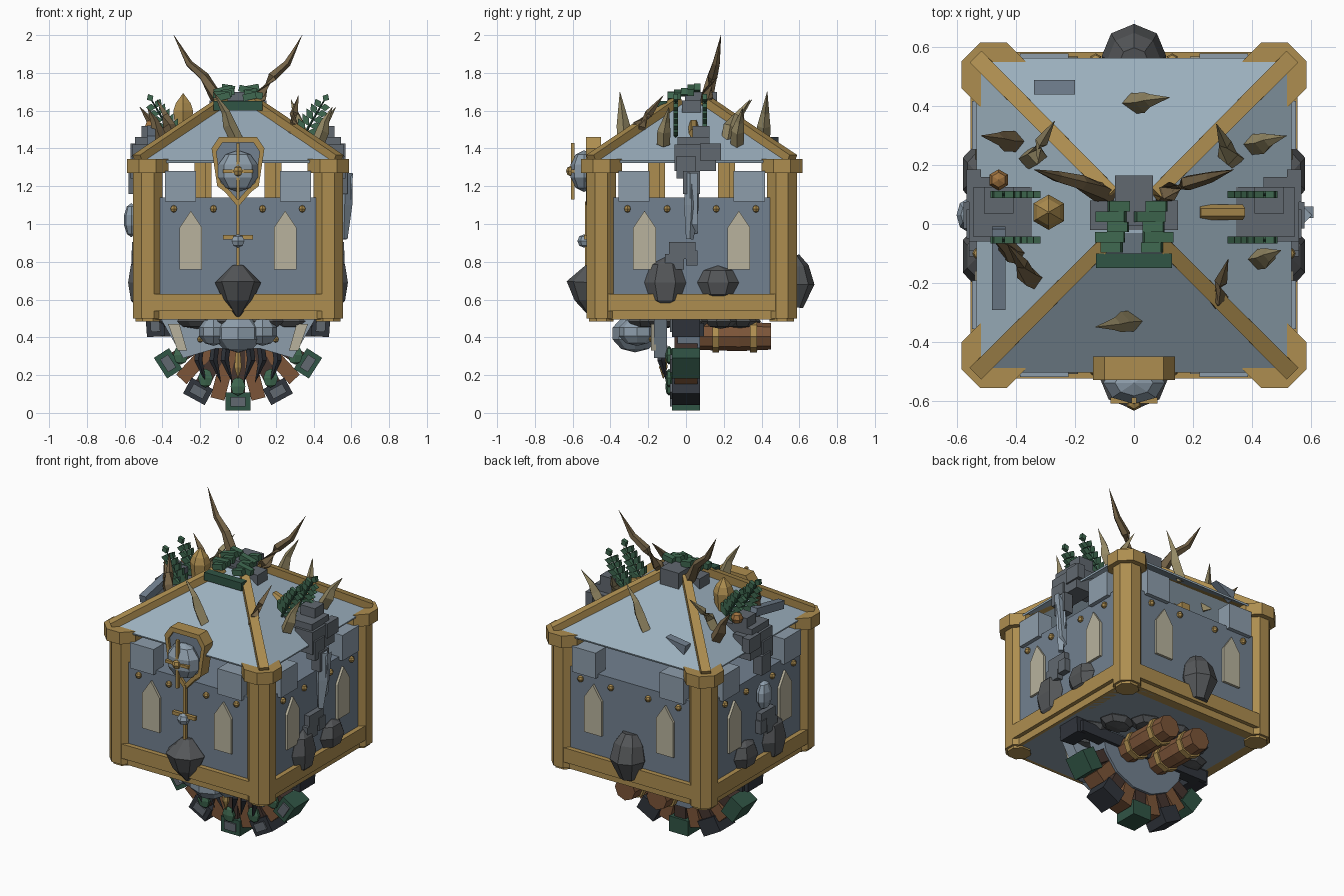
import bpy, bmesh, math, random
from mathutils import Vector, Matrix

if "Cube" in bpy.data.objects:
    bpy.data.objects.remove(bpy.data.objects["Cube"])
random.seed(4)

COL = dict(wall=(.17,.22,.28), roof=(.33,.43,.51), gold=(.42,.27,.08), cream=(.48,.45,.34),
           rock=(.09,.095,.1), stone=(.12,.14,.16), horn=(.17,.12,.06), bone=(.30,.25,.13),
           leaf=(.05,.14,.08), moss=(.03,.09,.06), wood=(.20,.09,.04), dark=(.06,.035,.028),
           iron=(.03,.035,.045), copper=(.35,.17,.05), pale=(.27,.34,.41))
MATS = {}
for k, c in COL.items():
    MATS[k] = bpy.data.materials.new(k)
    MATS[k].diffuse_color = (*c, 1)
I = Matrix.Identity(4)
CY = .03                                    # middle of the keep along y

def finish(bm, name, mat, M=I):
    bmesh.ops.transform(bm, matrix=M, verts=bm.verts)
    bmesh.ops.recalc_face_normals(bm, faces=bm.faces)
    me = bpy.data.meshes.new(name); bm.to_mesh(me); bm.free()
    me.materials.append(MATS[mat])
    ob = bpy.data.objects.new(name, me)
    bpy.context.collection.objects.link(ob)
    return ob

def box(name, c, s, mat, rot=I, M=I):
    bm = bmesh.new(); bmesh.ops.create_cube(bm, size=1)
    return finish(bm, name, mat, M @ Matrix.Translation(c) @ rot @ Matrix.Diagonal((*s, 1)))

def lump(name, c, s, mat, M=I, u=8, v=5):
    bm = bmesh.new(); bmesh.ops.create_uvsphere(bm, u_segments=u, v_segments=v, radius=1)
    return finish(bm, name, mat, M @ Matrix.Translation(c) @ Matrix.Diagonal((*s, 1)))

def sweep(name, pts, radii, mat, n=4, M=I, spin=0):
    """Faceted tube through pts with a radius at each point"""
    bm = bmesh.new(); pts = [Vector(p) for p in pts]; rings = []
    for i, p in enumerate(pts):
        d = (pts[min(i+1, len(pts)-1)] - pts[max(i-1, 0)]).normalized()
        up = Vector((1, 0, 0)) if abs(d.z) > .8 else Vector((0, 0, 1))
        a = d.cross(up).normalized(); b = d.cross(a)
        rings.append([bm.verts.new(p + radii[i]*(a*math.cos(t) + b*math.sin(t)))
                      for t in [2*math.pi*k/n + spin for k in range(n)]])
    for r, q in zip(rings, rings[1:]):
        for k in range(n):
            bm.faces.new((r[k], r[(k+1) % n], q[(k+1) % n], q[k]))
    bm.faces.new(rings[0]); bm.faces.new(rings[-1])
    return finish(bm, name, mat, M)

def plate(name, prof, y0, y1, mat, M=I):
    """Extrude an x-z outline from y0 to y1"""
    bm = bmesh.new()
    f = bm.faces.new([bm.verts.new((x, y0, z)) for x, z in prof])
    r = bmesh.ops.extrude_face_region(bm, geom=[f])
    bmesh.ops.translate(bm, vec=(0, y1-y0, 0), verts=[g for g in r['geom'] if isinstance(g, bmesh.types.BMVert)])
    return finish(bm, name, mat, M)

SIDES = [Matrix.Translation((0, CY, 0)) @ Matrix.Rotation(k*math.pi/2, 4, 'Z') for k in range(4)]
NAMES = ['front', 'right', 'back', 'left']
RY = lambda a: Matrix.Rotation(a, 4, 'Y')

# keep body and floor
box('keep_wall', (0, CY, .83), (1.05, 1.05, .62), 'wall')
box('floor_slab', (0, CY, .52), (1.02, 1.02, .05), 'pale')
for S, n in zip(SIDES, NAMES):
    # gold plinth, windows, merlons, studs on each wall
    box(n+'_plinth', (0, -.525, .585), (.9, .06, .09), 'gold', M=S)
    box(n+'_plinth_foot', (0, -.5, .52), (.96, .06, .05), 'gold', M=S)
    for s in (-1, 1):
        plate(n+'_window', [(s*.25+a, b) for a, b in ((-.06,.76),(.06,.76),(.06,.98),(0,1.07),(-.06,.98))], -.54, -.5, 'cream', S)
        box(n+'_merlon', (s*.305, -.5, 1.2), (.165, .1, .16), 'pale', M=S)
        for x in (.34, .13):
            lump(n+'_stud', (s*x, -.53, 1.08), (.02, .02, .02), 'gold', S, 6, 4)
    # corner pillar with base and capital
    for nm, z0, z1, r in (('pillar', .5, 1.3, .085), ('pillar_capital', 1.27, 1.345, .118), ('pillar_base', .485, .52, .07)):
        sweep(nm, [(.478, -.478, z0), (.478, -.478, z1)], [r, r], 'gold', 8, S, math.pi/8)
    # inner post and hip rafter
    box('roof_post', (.17, -.2, 1.25), (.06, .06, .3), 'gold', M=S)
    sweep('hip_rafter', [(.53, -.53, 1.34), (.07, -.07, 1.655)], [.04, .034], 'gold', 4, S, math.pi/4)

# pyramid roof shell
bm = bmesh.new()
lo = [bm.verts.new((x*.535, CY+y*.535, 1.335)) for x, y in ((-1,-1),(1,-1),(1,1),(-1,1))]
hi = [bm.verts.new((x*.06, CY+y*.06, 1.65)) for x, y in ((-1,-1),(1,-1),(1,1),(-1,1))]
for k in range(4):
    bm.faces.new((lo[k], lo[(k+1) % 4], hi[(k+1) % 4], hi[k]))
bm.faces.new(hi)
roof = finish(bm, 'roof', 'roof')
md = roof.modifiers.new('thickness', 'SOLIDIFY'); md.thickness = .012

# roof crown: stone blocks, mossy plates, great horns
box('crown_stone', (0, .03, 1.62), (.3, .1, .07), 'stone')
box('crown_block', (0, .08, 1.65), (.13, .17, .1), 'stone')
box('crown_moss_sill', (0, -.125, 1.625), (.26, .05, .05), 'moss')
for i in range(5):
    for x in (-.065, .065):
        box('crown_leaf', (x+random.uniform(-.02,.02), -.08+i*.035, 1.675+i*.011), (.07+.03*(i % 2), .035, .035), 'leaf', RY(random.uniform(-.3,.3)))
for s in (-1, 1):
    sweep('great_horn', [(s*.06,.09,1.6),(s*.12,.11,1.68),(s*.18,.14,1.78),(s*.26,.16,1.85),(s*.34,.185,2.0)],
          [.035,.035,.027,.02,.001], 'horn', 5)

# small spikes on the roof slopes
for x, y, z, dx, dy, h in [(-.01,.41,1.42,.13,.02,.28), (.0,-.33,1.43,-.13,-.02,.27), (-.36,.22,1.44,.09,.13,.22),
        (-.4,.28,1.42,-.12,.02,.2), (.31,.25,1.44,.0,-.0,.0), (.34,.22,1.44,-.06,.12,.22), (.4,.27,1.42,.12,.03,.2),
        (-.33,-.19,1.44,-.1,.12,.22), (.27,-.26,1.44,.05,.14,.24), (-.4,-.1,1.42,-.08,.05,.2), (.42,-.12,1.42,.08,.03,.2)]:
    if h:
        sweep('roof_spike', [(x,y,z),(x+dx*.35,y+dy*.1,z+h*.35),(x+dx*.5,y+dy*.45,z+h*.6),(x+dx,y+dy,z+h)],
              [.035,.035,.022,.001], random.choice(['horn', 'bone']), 4)

for s, side in ((-1, 'left'), (1, 'right')):
    # ruined masonry at the side eaves, tumbling down the wall
    for c, d in [((.43,.04,1.41),(.23,.17,.1)), ((.5,.05,1.35),(.12,.22,.14)), ((.46,.08,1.47),(.1,.09,.1)),
                 ((.54,.0,1.3),(.06,.1,.12)), ((.545,.13,1.38),(.05,.11,.09)), ((.55,.03,1.22),(.06,.09,.12))]:
        box(side+'_ruin_block', (s*c[0], c[1], c[2]), d, 'stone')
    for c, d in [((.54,-.02,.86),(.04,.14,.09)), ((.54,-.06,.8),(.04,.1,.08)), ((.54,.03,.82),(.05,.06,.08))]:
        box(side+'_wall_rubble', (s*c[0], c[1], c[2]), d, 'stone')
    # fern fronds
    for y in (.1, -.055):
        a, b = Vector((s*.33, y, 1.44)), Vector((s*.46, y, 1.66))
        sweep('fern_stem', [a, b], [.008, .004], 'moss', 4)
        ang = math.atan2(b.z-a.z, b.x-a.x)
        for i in range(6):
            p = a.lerp(b, .2+i*.15)
            for t in ((-1, 1) if i < 5 else (0,)):
                L = .085-.008*i; M = Matrix.Translation(p) @ RY(-(ang+t*1.0))
                plate('fern_leaf', [(0,0),(L*.5,.02),(L,0),(L*.5,-.02)], -.012, .012, 'leaf', M)
    # dark hanging stones on the side walls
    for y, z, r, h in ((-.11, .69, .11, .135), (.17, .69, .11, .09)):
        lump(side+'_wall_rock', (s*.53, y, z), (.06, r, h), 'rock', u=6, v=4)

# shards and loose pieces
sweep('right_wall_shard', [(.57,.03,1.27),(.565,.03,1.1),(.56,.02,.92)], [.035,.04,.02], 'pale', 4)
plate('right_flat_shard', [(.55,.95),(.585,1.0),(.61,1.27),(.56,1.2)], .02, .06, 'pale')
lump('left_wall_boss', (-.565, .03, 1.02), (.04, .06, .09), 'pale')
box('left_fallen_beam', (-.46, -.15, 1.47), (.045, .28, .05), 'wall', Matrix.Rotation(.2, 4, 'X'))
plate('back_roof_wedge', [(-.34,1.44),(-.2,1.46),(-.33,1.38)], .44, .49, 'wall')
sweep('left_gold_finial', [(-.29,.04,1.46),(-.29,.04,1.6),(-.29,.04,1.64),(-.29,.04,1.69)], [.045,.06,.045,.003], 'gold', 6)
sweep('right_gold_barrel', [(.22,.04,1.53),(.37,.04,1.48)], [.026,.026], 'gold', 6)
lump('left_copper_ball', (-.46, .15, 1.52), (.036, .036, .036), 'copper', u=6, v=4)

# front emblem: arched shield with frame, boss and cross
arch = [(0,1.09),(.07,1.17),(.11,1.2),(.14,1.4),(.1,1.46),(-.1,1.46),(-.14,1.4),(-.11,1.2),(-.07,1.17)]
plate('emblem_back', [(x*.9, 1.3+(z-1.3)*.9) for x, z in arch], -.515, -.45, 'wall')
bm = bmesh.new()
vs = [[bm.verts.new((x*k, y, 1.3+(z-1.3)*k)) for x, z in arch] for k, y in ((1,-.45),(1,-.53),(.82,-.53),(.82,-.45))]
for j in range(4):
    for k in range(9):
        bm.faces.new((vs[j][k], vs[j][(k+1) % 9], vs[(j+1) % 4][(k+1) % 9], vs[(j+1) % 4][k]))
finish(bm, 'emblem_frame', 'gold')
lump('emblem_boss', (0, -.54, 1.28), (.11, .075, .11), 'pale')
box('emblem_cross_bar', (0, -.6, 1.28), (.16, .02, .018), 'gold')
box('emblem_cross_post', (0, -.6, 1.28), (.018, .02, .3), 'gold')
lump('emblem_knob', (0, -.61, 1.28), (.028, .025, .028), 'gold', u=6, v=4)
# hanging pendant below the emblem
box('pendant_rod', (0, -.525, .95), (.018, .018, .34), 'gold')
box('pendant_bar', (0, -.53, .93), (.16, .022, .022), 'gold')
lump('pendant_gem', (0, -.54, .91), (.04, .035, .035), 'pale', u=6, v=4)
sweep('front_hanging_rock', [(0,-.5,.51),(0,-.51,.6),(0,-.51,.69),(0,-.5,.78)], [.01,.08,.122,.03], 'rock', 8)
sweep('back_hanging_rock', [(0,.56,.56),(0,.57,.68),(0,.56,.77),(0,.55,.83)], [.06,.11,.09,.05], 'rock', 8)

# underside: fan of boards with end blocks
HUB = Vector((0, 0, .5))
for k in range(-4, 5):
    a = k*.25
    box('fan_board', HUB + Vector((math.sin(a)*.27, 0, -math.cos(a)*.27)), (.075, .12, .34), 'wood' if k % 2 else 'dark', RY(-a))
for k in range(-3, 4):
    a = k*.5; R = RY(-a); p = HUB + Vector((math.sin(a)*.44, 0, -math.cos(a)*.44))
    m = 'iron' if k % 2 else 'moss'
    box('fan_end_block', p, (.13, .15, .095), m, R)
    box('fan_end_panel', p + Vector((0, -.078, 0)), (.08, .012, .05), 'stone', R)
    if abs(k) < 3:
        lump('fan_leaf', HUB + Vector((math.sin(a)*.36, -.09, -math.cos(a)*.36)), (.045, .02, .05), 'leaf', u=6, v=4)
sweep('fan_disc', [(0,-.045,.48),(0,.075,.48)], [.3,.3], 'wall', 14)
box('cross_beam', (0, .06, .44), (.92, .07, .07), 'iron')
# front skirt, boulder, fangs
plate('skirt', [(-.41,.5),(.41,.5),(.29,.29),(.12,.34),(-.12,.34),(-.29,.29)], -.17, -.1, 'pale')
for s in (-1, 1):
    plate('skirt_window', [(s*.37,.47),(s*.31,.47),(s*.27,.33),(s*.32,.33)], -.185, -.16, 'cream')
    lump('skirt_stud', (s*.2, -.18, .39), (.018, .018, .018), 'gold', u=6, v=4)
    lump('side_boulder', (s*.13, -.26, .43), (.08, .1, .075), 'pale')
    for x in (.06, .12, .2):
        sweep('fang', [(s*x,-.12,.36),(s*(x+.01),-.13,.28),(s*(x-.03),-.1,.16)], [.022,.022,.001], 'iron', 4)
    # rear barrels with bands
    sweep('barrel', [(s*.11,.02,.405),(s*.11,.28,.405),(s*.11,.45,.405)], [.07,.078,.07], 'wood', 8)
    for y in (.14, .34):
        sweep('barrel_band', [(s*.11,y,.405),(s*.11,y+.035,.405)], [.085,.085], 'gold', 8)
lump('belly_boulder', (0, -.27, .42), (.13, .125, .1), 'pale')
sweep('gold_drop', [(0,-.12,.32),(0,-.12,.24),(0,-.12,.18)], [.015,.022,.001], 'gold', 6)
for i in range(11):
    a = i*2*math.pi/11
    lump('floor_rock', (.33*math.cos(a), CY+.28*math.sin(a), .485), (.11, .09, .04), 'rock', u=7, v=4)

for m in bpy.data.materials:
    if m.users and not m.is_grease_pencil:
        m.use_nodes = True
        m.node_tree.nodes["Principled BSDF"].inputs["Base Color"].default_value = m.diffuse_color
